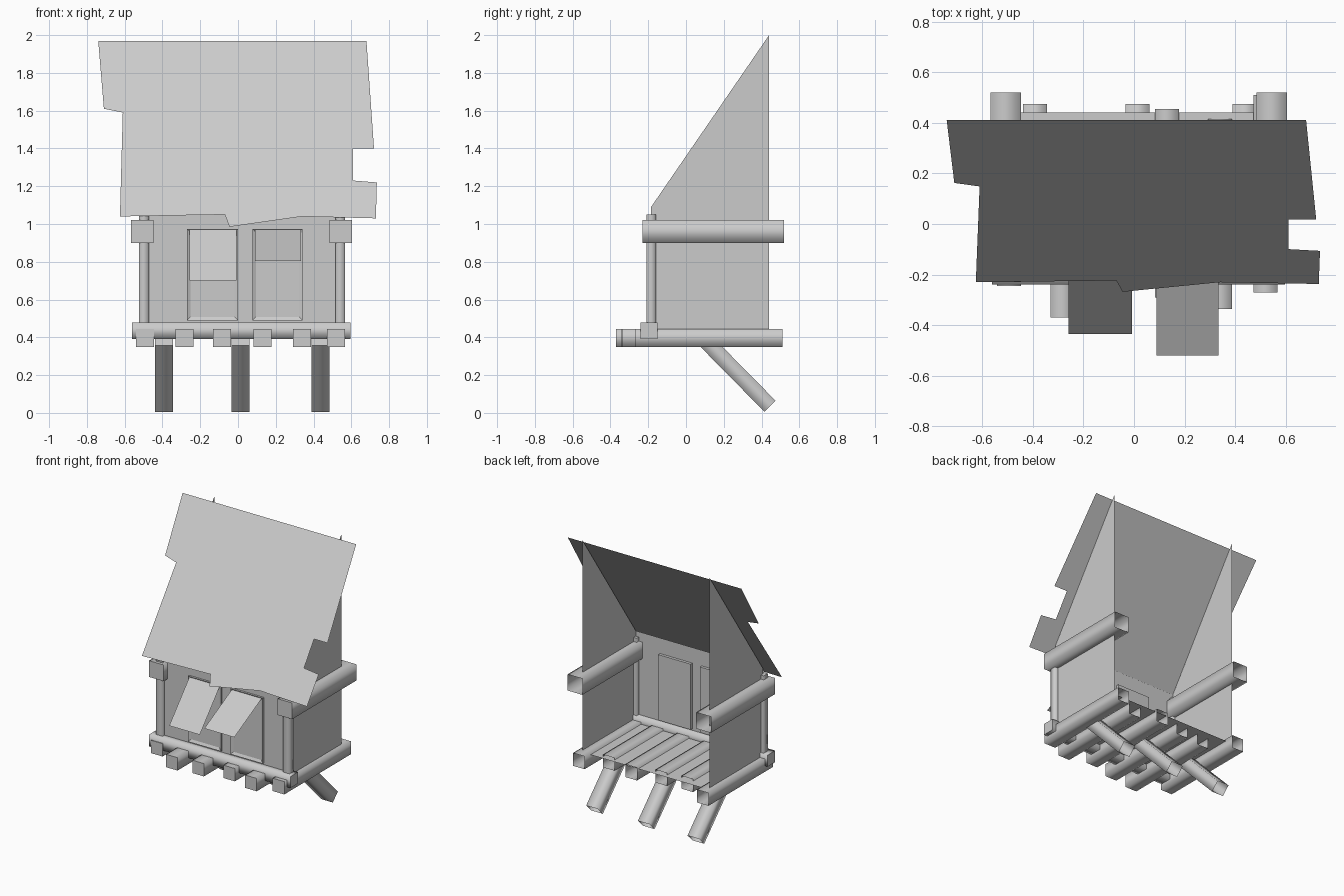
import bpy, bmesh
from mathutils import Vector

cube = bpy.data.objects.get("Cube")
if cube:
    bpy.data.objects.remove(cube, do_unlink=True)

grey = bpy.data.materials.new("weathered_grey")
grey.use_nodes = True
COLOUR = (0.6, 0.6, 0.6, 1)
grey.diffuse_color = COLOUR
grey.node_tree.nodes["Principled BSDF"].inputs["Base Color"].default_value = COLOUR


def finish(name, bm):
    mesh = bpy.data.meshes.new(name)
    bm.to_mesh(mesh)
    bm.free()
    mesh.materials.append(grey)
    obj = bpy.data.objects.new(name, mesh)
    bpy.context.collection.objects.link(obj)
    return obj


def sheet(name, points):
    """Single flat face through the given outline."""
    bm = bmesh.new()
    bm.faces.new([bm.verts.new(p) for p in points])
    return finish(name, bm)


def log(name, start, end, width, height, open_end=True):
    """Four-sided, softly shaded log with a capped start."""
    start, end = Vector(start), Vector(end)
    axis = (end - start).normalized()
    side = axis.cross(Vector((0, 0, 1)))
    if side.length < 0.01:
        side = Vector((1, 0, 0))
    side.normalize()
    up = side.cross(axis)
    bm = bmesh.new()
    rings = []
    for centre in (start, end):
        rings.append([bm.verts.new(centre + side * a * width / 2 + up * b * height / 2)
                      for a, b in ((-1, -1), (1, -1), (1, 1), (-1, 1))])
    for i in range(4):
        j = (i + 1) % 4
        face = bm.faces.new((rings[0][i], rings[0][j], rings[1][j], rings[1][i]))
        face.smooth = True
    bm.faces.new(rings[0][::-1])
    if not open_end:
        bm.faces.new(rings[1])
    bmesh.ops.recalc_face_normals(bm, faces=bm.faces)
    return finish(name, bm)


def window(name, x0, x1):
    """Shallow framed box with a sunken front panel."""
    bm = bmesh.new()
    bmesh.ops.create_cube(bm, size=1)
    for v in bm.verts:
        v.co = ((x0 + x1) / 2 + v.co.x * (x1 - x0), -0.182 + v.co.y * 0.036, 0.732 + v.co.z * 0.485)
    bm.normal_update()
    front = [f for f in bm.faces if f.normal.y < -0.9]
    bmesh.ops.inset_region(bm, faces=front, thickness=0.027)
    bmesh.ops.translate(bm, verts=front[0].verts, vec=(0, 0.01, 0))
    return finish(name, bm)


LEFT, RIGHT, FRONT, BACK, FLOOR, EAVE = -0.5, 0.54, -0.185, 0.44, 0.43, 1.09

# Thin walls and floor
sheet("floor", [(LEFT, FRONT, FLOOR), (RIGHT, FRONT, FLOOR), (RIGHT, BACK, FLOOR), (LEFT, BACK, FLOOR)])
sheet("front_wall", [(LEFT, FRONT, FLOOR), (RIGHT, FRONT, FLOOR), (RIGHT, FRONT, EAVE), (LEFT, FRONT, EAVE)])
for name, x, step in (("wall_west", LEFT, -1), ("wall_east", RIGHT, 1)):
    profile = [(x, FRONT, FLOOR), (x, BACK, FLOOR), (x, BACK, 2.0), (x, FRONT, EAVE)]
    sheet(name, profile[::step])

# Ragged sloping roof sheet
outline = [(-0.74, 1.97), (-0.71, 1.61), (-0.61, 1.59), (-0.625, 1.04), (-0.07, 1.05), (-0.045, 0.985),
           (0.34, 1.04), (0.73, 1.03), (0.735, 1.22), (0.61, 1.23), (0.61, 1.40), (0.72, 1.40), (0.68, 1.97)]
sheet("roof", [(x, 0.41 + (z - 1.97) / 1.453, z) for x, z in outline])

# Floor logs with uneven ends
for x, y0, y1 in ((-0.493, -0.245, 0.51), (-0.283, -0.37, 0.39), (-0.085, -0.345, 0.41),
                  (0.13, -0.29, 0.455), (0.34, -0.335, 0.415), (0.52, -0.27, 0.51)):
    log("floor_log", (x, y0, 0.397), (x, y1, 0.397), 0.095, 0.095)

# Upper side beams and corner posts
for beam_x, post_x in ((-0.507, -0.498), (0.544, 0.541)):
    log("side_beam", (beam_x, -0.23, 0.96), (beam_x, 0.52, 0.96), 0.12, 0.12)
    log("corner_post", (post_x, -0.184, 0.44), (post_x, -0.184, 1.05), 0.052, 0.048, False)

# Front sill rail
log("front_rail", (-0.562, -0.195, 0.435), (0.596, -0.195, 0.435), 0.09, 0.085, False)

# Slanted support legs
for x in (-0.392, 0.014, 0.437):
    log("support_leg", (x, 0.10, 0.385), (x, 0.445, 0.035), 0.095, 0.083)

# Windows with propped shutters
for x0, x1, y, z in ((-0.27, 0.0, -0.435, 0.70), (0.077, 0.342, -0.52, 0.805)):
    window("window_frame", x0, x1)
    a, b = x0 + 0.012, x1 - 0.008
    sheet("shutter", [(a, y, z), (b, y, z), (b, -0.2, 0.97), (a, -0.2, 0.97)])
